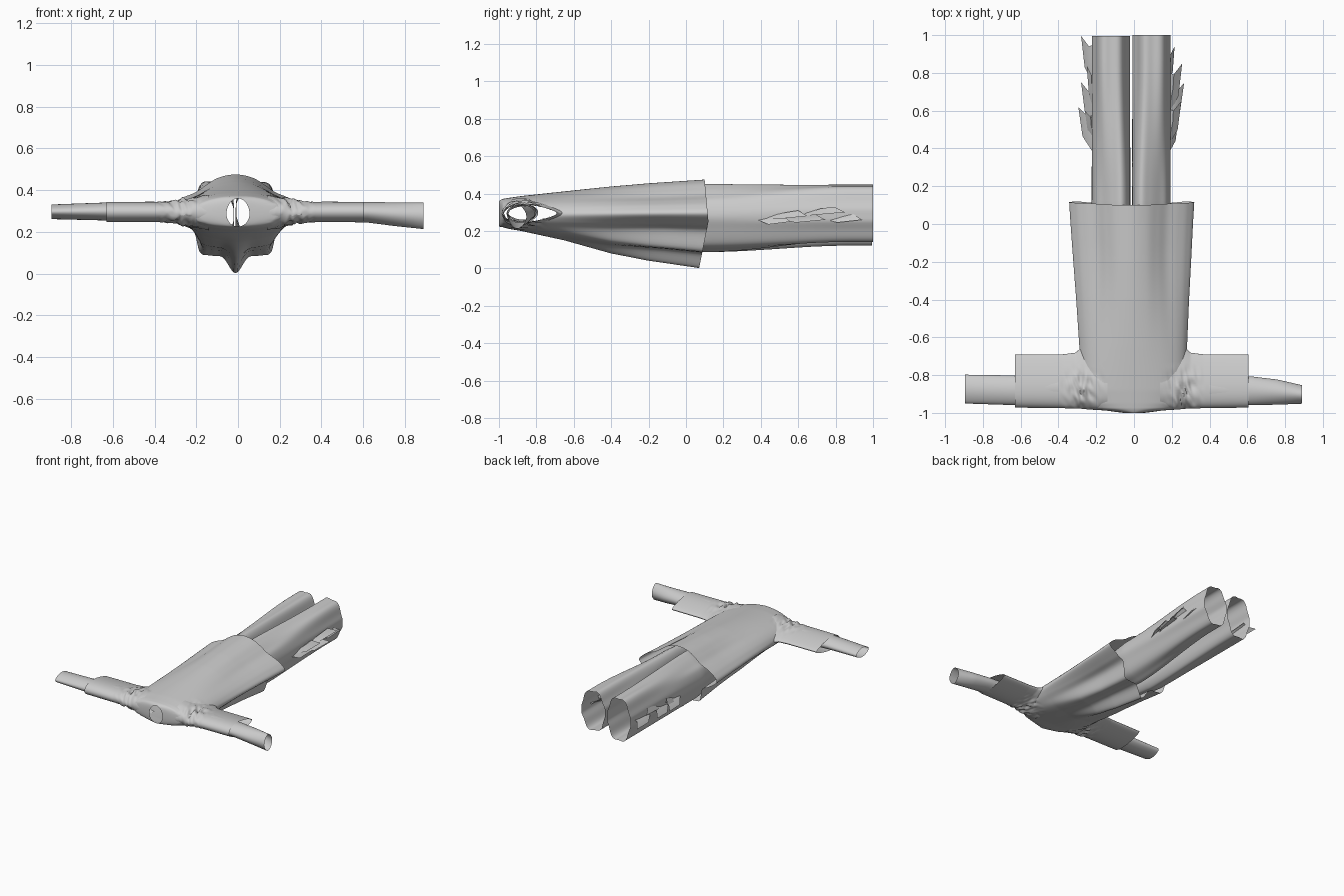
import bpy, bmesh
from math import sin, cos, pi
from mathutils import Vector, noise
from mathutils.bvhtree import BVHTree

if "Cube" in bpy.data.objects:
    bpy.data.objects.remove(bpy.data.objects["Cube"])


def lerp_table(table, t):
    """Piecewise-linear lookup: rows are (t, v1, v2, ...)."""
    for a, b in zip(table, table[1:]):
        if t <= b[0]:
            f = max(0, (t - a[0]) / (b[0] - a[0]))
            return [p + (q - p) * f for p, q in zip(a[1:], b[1:])]
    return list(table[-1][1:])


def catmull(pts, s):
    """Closed smooth curve through pts, s in 0..1."""
    n = len(pts)
    i, f = int(s * n) % n, (s * n) % 1
    p = [Vector(pts[(i + k) % n]) for k in (-1, 0, 1, 2)]
    return 0.5 * (2 * p[1] + (p[2] - p[0]) * f + (2 * p[0] - 5 * p[1] + 4 * p[2] - p[3]) * f * f
                  + (3 * p[1] - p[0] - 3 * p[2] + p[3]) * f ** 3)


def tube(stations, sides, fn):
    """Open-ended tube; fn(station, s) gives a point on the ring."""
    bm = bmesh.new()
    rings = [[bm.verts.new(fn(t, k / sides)) for k in range(sides)] for t in stations]
    for r, q in zip(rings, rings[1:]):
        for k in range(sides):
            j = (k + 1) % sides
            bm.faces.new((r[k], r[j], q[j], q[k]))
    bmesh.ops.recalc_face_normals(bm, faces=bm.faces)
    return bm


def finish(bm, name):
    me = bpy.data.meshes.new(name)
    bm.to_mesh(me)
    bm.free()
    ob = bpy.data.objects.new(name, me)
    bpy.context.collection.objects.link(ob)
    for o in bpy.context.selected_objects:
        o.select_set(False)
    ob.select_set(True)
    bpy.context.view_layer.objects.active = ob
    bpy.ops.object.shade_smooth_by_angle(angle=0.9)


def spread(a, b, n):
    return [a + (b - a) * i / n for i in range(n + 1)]


def wrinkle(x, y, z):
    """Armpit creases shared by body and sleeves."""
    band = max(0, 1 - abs(abs(x) - .27) / .12) * max(0, min(1, (-.74 - y) / .1))
    return .024 * band * noise.noise(Vector((x * 42 + y * 14, y * 18, 5 if z > .285 else 0)))


# Tunic body: smooth lens at the chest blending into a rippled hem
half = [(0, .475), (.08, .46), (.14, .425), (.19, .39), (.25, .365), (.3, .335), (.33, .29),
        (.26, .235), (.2, .2), (.17, .1), (.12, .085), (.06, .075), (0, 0)]
hem = half + [(-x, z) for x, z in half[-2:0:-1]]
# y, half width, top z, bottom z
body_rows = [(-1, .055, .36, .225), (-.992, .12, .366, .222), (-.978, .21, .372, .22), (-.95, .245, .377, .212),
             (-.88, .275, .387, .2), (-.65, .285, .412, .15), (-.4, .298, .438, .08), (-.2, .311, .455, .042),
             (.1, .33, .475, .002)]


def body_point(y, s):
    w, zt, zb = lerp_table(body_rows, y)
    mid, c = .285, cos(2 * pi * s)
    x = w * sin(2 * pi * s)
    z = mid + (zt - mid if c > 0 else mid - zb) * c
    h = catmull(hem, s)
    hx = h.x * w / .33
    hz = mid + (h.y - mid) * ((zt - mid) / .19 if h.y > mid else (mid - zb) / .285)
    t = max(0, min(1, (y + .9) / .8))
    t = t * t * (3 - 2 * t)
    x, z = x + (hx - x) * t, z + (hz - z) * t
    k = max(0, (y + .3) / .4)
    dy = k * (.02 - .05 * (max(0, .25 - z) / .25) - .02 * max(0, z - .25) / .22)
    return Vector((x - .012 * max(0, min(1, y + 1)), y + dy, z + wrinkle(x, y, z)))


body = tube(spread(-1, -.93, 12) + spread(-.92, .1, 80), 160, body_point)

# Wide sleeves: teardrop section, wrinkled near the armpit
sleeve_rows = [(.14, -.988, -.62, .385, .2), (.24, -.982, -.63, .362, .225), (.28, -.978, -.655, .354, .235),
               (.31, -.977, -.682, .35, .24), (.38, -.975, -.69, .348, .242), (.63, -.972, -.692, .348, .242)]


def sleeve_fn(side, length):
    def fn(x, s):
        y0, y1, zt, zb = lerp_table(sleeve_rows, x)
        a = 2 * pi * s
        y = (y0 + y1) / 2 - (y1 - y0) / 2 * cos(a)
        z = (zt + zb) / 2 + (zt - zb) / 2 * sin(a) * (.7 + .3 * cos(a)) / .82
        reach = x * (1 - (1 - length / .63) * min(1, x / .4))
        return Vector((side * reach, y, z + wrinkle(side * x, y, z)))
    return fn


sleeves = {n: tube(spread(.14, .63, 70), 72, sleeve_fn(s, l))
           for n, s, l in (("left_sleeve", -1, .63), ("right_sleeve", 1, .605))}


# Trim cloth hidden inside its neighbour so the garment stays hollow
def buried(bm, tree):
    out = []
    for f in bm.faces:
        c = f.calc_center_median()
        d = [tree.ray_cast(c, Vector((0, 0, k)))[3] for k in (1, -1)]
        if None not in d and min(d) > .012:
            out.append(f)
    return out


body_tree = BVHTree.FromBMesh(body)
trees = [BVHTree.FromBMesh(b) for b in sleeves.values()]
cut_body = set(f for t in trees for f in buried(body, t) if abs(f.calc_center_median().x) > .17)
cuts = [(b, buried(b, body_tree)) for b in sleeves.values()] + [(body, list(cut_body))]
for b, faces in cuts:
    bmesh.ops.delete(b, geom=faces, context='FACES')
finish(body, "tunic_body")
for n, b in sleeves.items():
    finish(b, n)

# Narrow undersleeves: x, y min, y max, top z, bottom z
cuffs = {"left_undersleeve": (-1, [(.4, -.95, -.79, .345, .25), (.63, -.958, -.803, .34, .255),
                                   (.895, -.948, -.8, .33, .262)]),
         "right_undersleeve": (1, [(.4, -.955, -.8, .345, .25), (.62, -.958, -.808, .342, .245),
                                   (.76, -.955, -.825, .34, .228), (.89, -.95, -.855, .338, .215)])}
for n, (side, rows) in cuffs.items():
    def cuff_point(x, s):
        y0, y1, zt, zb = lerp_table(rows, x)
        a = 2 * pi * s
        r = 1 + .06 * cos(4 * a) * (x - .4)
        return Vector((side * x, (y0 + y1) / 2 + (y1 - y0) / 2 * r * cos(a),
                       (zt + zb) / 2 + (zt - zb) / 2 * r * sin(a)))
    finish(tube(spread(.4, rows[-1][0], 20), 40, cuff_point), n)

# Trouser legs: follow the hem where they leave the tunic, opening to rippled ovals
leg_top = [(.005, .28), (.015, .40), (.05, .45), (.1, .43), (.15, .392), (.19, .355),
           (.21, .28), (.19, .21), (.155, .13), (.1, .1), (.05, .09), (.012, .15)]


def leg_fn(side, x_off, lift, phase):
    def fn(y, s):
        p = catmull(leg_top, s)
        a = pi - 2 * pi * s
        r = 1 + .05 * cos(6 * a + phase)
        zb = .11 + lift
        oval = Vector((.108 + .1 * max(-1, min(1, cos(a) * r)),
                       (.455 + zb) / 2 + (.455 - zb) / 2 * sin(a) * (r * .95 + .01)))
        t = max(0, min(1, (y - .1) / .8))
        p = p.lerp(oval, t * t * (3 - 2 * t))
        k = 1 - .5 * max(0, .1 - y)
        return Vector((side * p.x * k + x_off, y, .285 + (p.y - .285) * k))
    return fn


finish(tube(spread(-.2, .995, 40), 72, leg_fn(-1, -.014, 0, 0)), "left_trouser_leg")
finish(tube(spread(-.2, 1, 40), 72, leg_fn(1, -.016, .025, .6)), "right_trouser_leg")


# Leather fringe: leaf-shaped flaps (root y, tip y, tip x, tip z)
def fringe(name, root_x, flaps):
    bm = bmesh.new()
    for y0, y1, tip, z in flaps:
        w, l = tip - root_x, y1 - y0
        shape = [(root_x, y0, .27), (root_x + w * .75, y0 + l * .4, z - .015), (tip, y1, z),
                 (root_x + w * .45, y0 + l * .8, z + .03), (root_x, y0 + l * .85, .29)]
        v = [bm.verts.new(p) for p in shape]
        hub = bm.verts.new((root_x + w * .4, y0 + l * .55, z + .02))
        for i in range(5):
            bm.faces.new((hub, v[i], v[(i + 1) % 5]))
    finish(bm, name)


fringe("left_fringe", -.205, [(.36, .62, -.295, .25), (.43, .6, -.26, .28), (.5, .75, -.28, .24),
                              (.58, .84, -.25, .29), (.72, .995, -.28, .25)])
fringe("right_fringe", .175, [(.36, .56, .235, .25), (.4, .65, .25, .28), (.48, .745, .265, .26),
                              (.56, .85, .255, .3), (.72, .94, .215, .26)])
